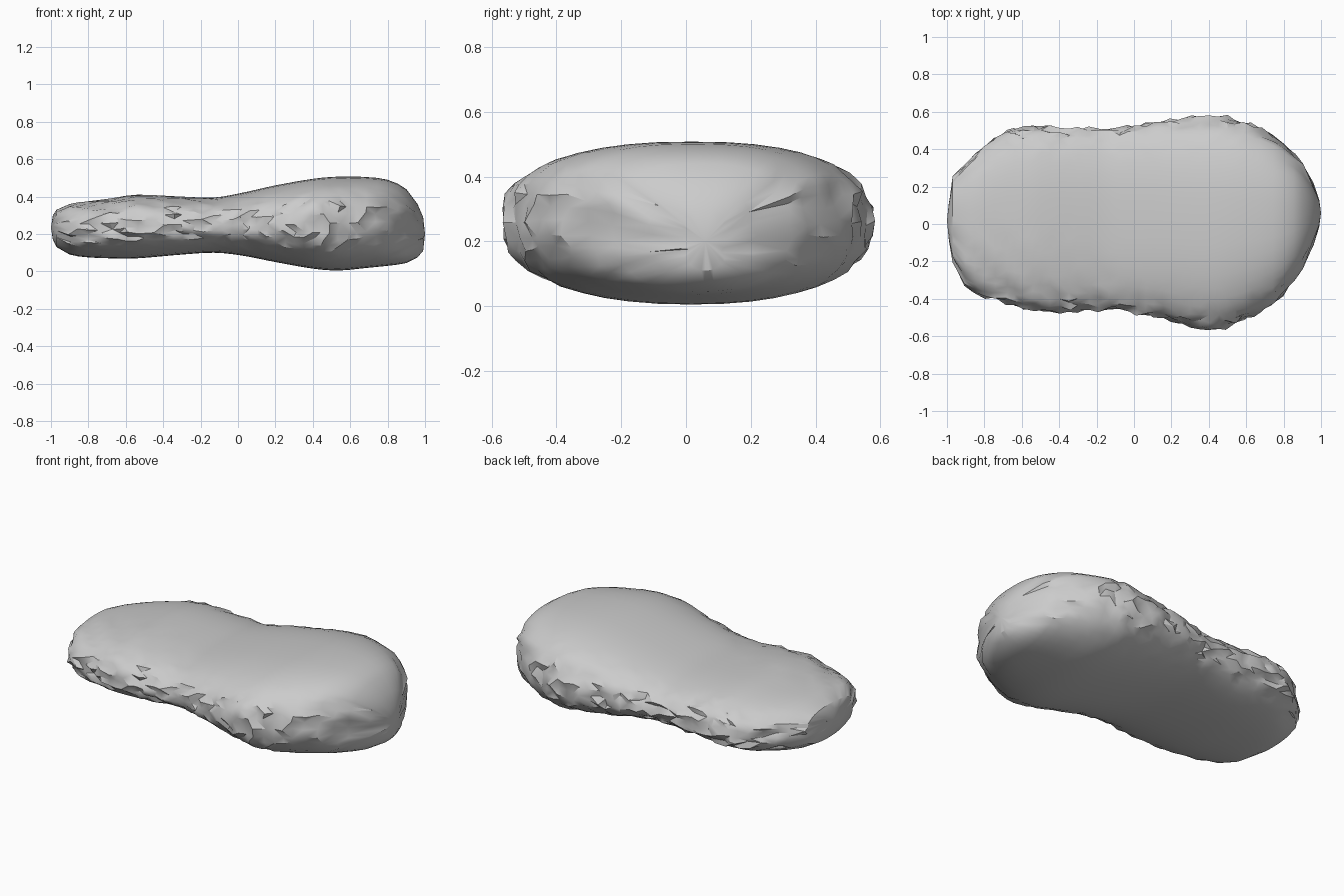
import bpy, bmesh, math, random

random.seed(7)
if "Cube" in bpy.data.objects:
    bpy.data.objects.remove(bpy.data.objects["Cube"], do_unlink=True)

# Grey stone colour
stone = bpy.data.materials.new("stone_grey")
stone.use_nodes = True
stone.diffuse_color = (0.6, 0.6, 0.6, 1)
stone.node_tree.nodes["Principled BSDF"].inputs["Base Color"].default_value = (0.6, 0.6, 0.6, 1)

# Stations along the length: x, back y, front y, top z, bottom z
STATIONS = [
    (-0.99, 0.12, -0.08, 0.30, 0.17), (-0.97, 0.25, -0.20, 0.33, 0.13),
    (-0.90, 0.32, -0.33, 0.36, 0.09), (-0.80, 0.42, -0.39, 0.375, 0.075),
    (-0.68, 0.50, -0.43, 0.39, 0.07), (-0.54, 0.525, -0.465, 0.41, 0.07),
    (-0.30, 0.515, -0.47, 0.40, 0.09), (-0.13, 0.51, -0.465, 0.395, 0.10),
    (0.02, 0.535, -0.485, 0.42, 0.085), (0.20, 0.56, -0.52, 0.46, 0.05),
    (0.40, 0.58, -0.57, 0.495, 0.015), (0.54, 0.57, -0.54, 0.507, 0.005),
    (0.68, 0.51, -0.47, 0.505, 0.018), (0.80, 0.43, -0.38, 0.49, 0.03),
    (0.90, 0.33, -0.24, 0.44, 0.045), (0.96, 0.22, -0.11, 0.36, 0.075),
    (0.99, 0.13, -0.01, 0.29, 0.11),
]
RING = 44


def spline(a, b, c, d, t):
    """Smooth blend from b to c."""
    return tuple(q + 0.5 * t * (r - p + t * (2*p - 5*q + 4*r - s + t * (3*(q - r) + s - p)))
                 for p, q, r, s in zip(a, b, c, d))


def smooth_stations():
    out = []
    last = len(STATIONS) - 1
    for i in range(last):
        four = [STATIONS[min(max(i + k, 0), last)] for k in (-1, 0, 1, 2)]
        steps = max(1, round((four[2][0] - four[1][0]) / 0.05))
        out += [spline(*four, k / steps) for k in range(steps)]
    return out + [STATIONS[-1]]


def power(v, n):
    return math.copysign(abs(v) ** (2 / n), v)


# Body lofted from rounded cross sections, with a chipped rim
bm = bmesh.new()
rings = []
for x, back, front, top, bottom in smooth_stations():
    mid_y, half_y = (back + front) / 2, (back - front) / 2
    mid_z, half_z = (top + bottom) / 2, (top - bottom) / 2
    ring = []
    for k in range(RING):
        a = math.tau * k / RING
        c, s = math.cos(a), math.sin(a)
        n = 2.5 if s > 0 else 2.3
        y = mid_y + half_y * power(c, n)
        z = mid_z + half_z * power(s, n)
        rim = max(0, 1 - (abs(z - mid_z) / half_z / 0.85) ** 3)
        chip = random.uniform(-1, 0.5) * 0.022 * rim
        # Shallow slanting grooves across the front of the narrow lobe
        groove = max(0, -x) * max(0, -y) * max(0, s) * math.sin(32 * (x + y)) * 0.04
        y += chip * c
        z += random.uniform(-1, 1) * 0.008 * rim + groove
        dx = random.uniform(-1, 1) * 0.01 * rim * (abs(x) < 0.95)
        ring.append(bm.verts.new((x + dx, y, z)))
    rings.append(ring)

for r0, r1 in zip(rings, rings[1:]):
    for k in range(RING):
        j = (k + 1) % RING
        bm.faces.new((r0[k], r0[j], r1[j], r1[k]))

# Rounded end caps
for ring, tip_x in ((rings[0], -1.0), (rings[-1], 1.0)):
    tip = bm.verts.new((tip_x, sum(v.co.y for v in ring) / RING, sum(v.co.z for v in ring) / RING))
    for k in range(RING):
        bm.faces.new((ring[k], ring[(k + 1) % RING], tip))

bmesh.ops.triangulate(bm, faces=bm.faces[:])
bmesh.ops.recalc_face_normals(bm, faces=bm.faces[:])
mesh = bpy.data.meshes.new("stone_body")
bm.to_mesh(mesh)
bm.free()
mesh.materials.append(stone)
body = bpy.data.objects.new("stone_body", mesh)
bpy.context.scene.collection.objects.link(body)

# Smooth top and belly, crisp chips
bpy.ops.object.select_all(action='DESELECT')
body.select_set(True)
bpy.context.view_layer.objects.active = body
bpy.ops.object.shade_smooth_by_angle(angle=math.radians(32))
